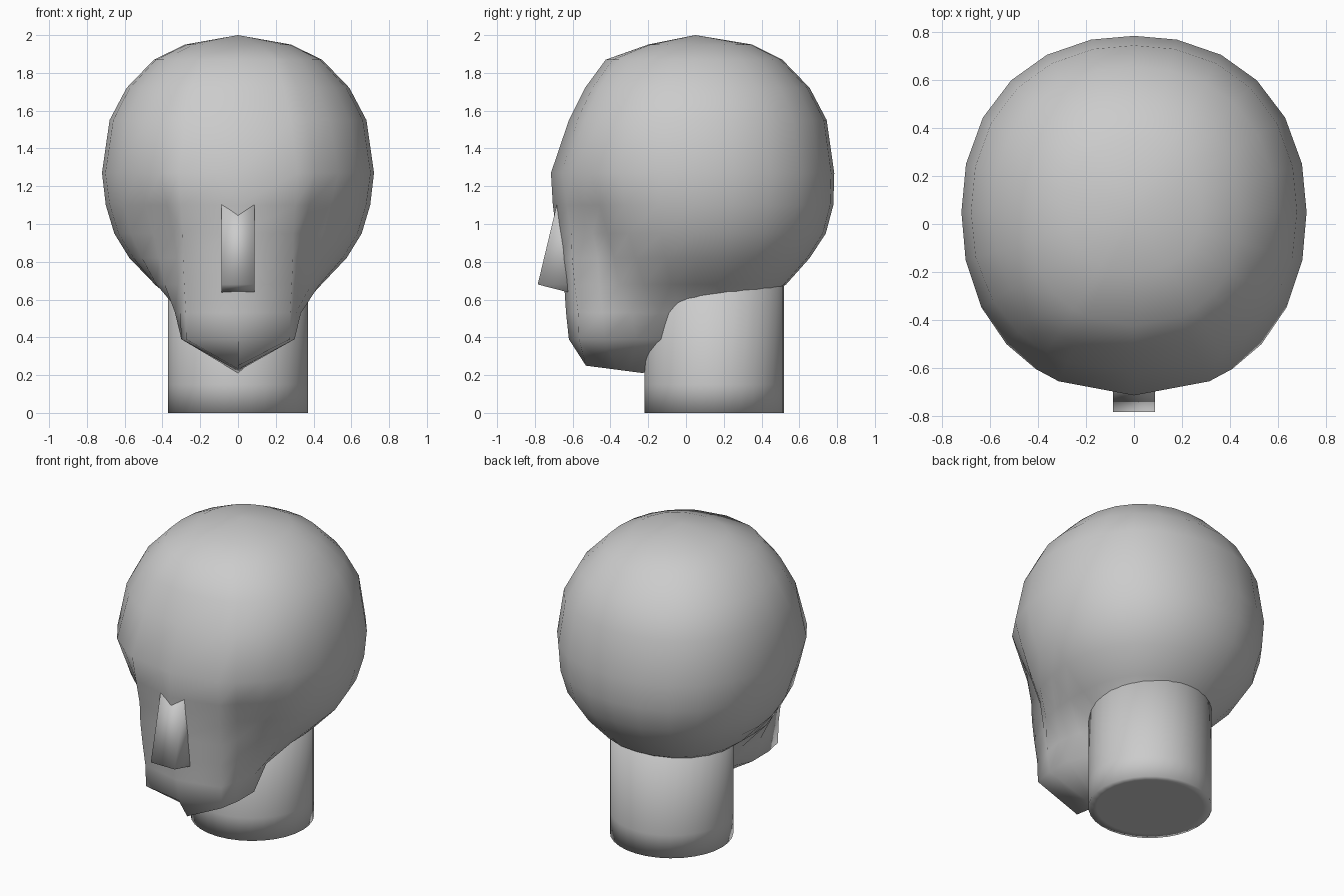
import bpy, bmesh, math

old = bpy.data.objects.get("Cube")
if old:
    bpy.data.objects.remove(old, do_unlink=True)

clay = bpy.data.materials.new("clay_grey")
clay.use_nodes = True
clay.diffuse_color = (0.6, 0.6, 0.6, 1)
clay.node_tree.nodes["Principled BSDF"].inputs["Base Color"].default_value = (0.6, 0.6, 0.6, 1)


def finish(name, bm, angle):
    """Turn a bmesh into a smooth-shaded object with sharp edges kept."""
    bmesh.ops.remove_doubles(bm, verts=bm.verts, dist=0.001)
    bmesh.ops.recalc_face_normals(bm, faces=bm.faces)
    mesh = bpy.data.meshes.new(name)
    bm.to_mesh(mesh)
    bm.free()
    mesh.materials.append(clay)
    obj = bpy.data.objects.new(name, mesh)
    bpy.context.collection.objects.link(obj)
    bpy.ops.object.select_all(action='DESELECT')
    obj.select_set(True)
    bpy.context.view_layer.objects.active = obj
    bpy.ops.object.shade_smooth_by_angle(angle=math.radians(angle))


def loft(bm, rings):
    """Skin a stack of closed rings of points."""
    loops = [[bm.verts.new(p) for p in ring] for ring in rings]
    for a, b in zip(loops, loops[1:]):
        for i in range(len(a)):
            j = (i + 1) % len(a)
            bm.faces.new((a[i], a[j], b[j], b[i]))
    return loops


def mirrored(half):
    """Close a half ring whose first and last points lie on the middle plane."""
    return half + [(-x, y, z) for x, y, z in half[-2:0:-1]]


# Head: skull ovals (height, half width, front reach, back reach) around one axis,
# pushed out at the front by face radii, from nose line round to the cheek
AXIS_Y = 0.05
COLUMNS = [0, 24, 32, 44, 58, 74, 90, 106, 122, 137, 151, 166, 180]
LEVELS = [
    (.39, .2, .2, .2, (.67, .675, .566, .432, .25)),
    (.53, .25, .25, .25, (.685, .68, .58, .48, .36)),
    (.68, .44, .37, .48, (.695, .7, .6, .56, .51, .46)),
    (.82, .575, .5, .605, (.715, .715, .61, .6, .6)),
    (.95, .655, .59, .69, (.735, .72, .64, .645, .67)),
    (1.1, .7, .67, .73, (.755, .745, .71)),
    (1.27, .72, .765, .735, ()),
    (1.55, .68, .67, .695, ()),
    (1.72, .59, .585, .605, ()),
    (1.87, .445, .475, .46, ()),
    (1.95, .28, .25, .3, ()),
]


def oval(angle, width, front, back):
    """Radius of a slightly squared oval in one direction."""
    s, c = math.sin(angle), math.cos(angle)
    reach = front if c > 0 else back
    return ((abs(s) / width) ** 2.2 + (abs(c) / reach) ** 2.2) ** (-1 / 2.2)


rings = []
chin = []
for deg in COLUMNS:
    y = -.53 + .3 * min(deg / 58, 1)
    chin.append((0, y, .25 - .13 * (y + .53)))
rings.append(mirrored(chin))
for z, width, front, back, face in LEVELS:
    half = []
    for i, deg in enumerate(COLUMNS):
        a = math.radians(deg)
        r = oval(a, width, front, back)
        if i < len(face):
            r = max(r, face[i])
        half.append((r * math.sin(a), AXIS_Y - r * math.cos(a), z))
    rings.append(mirrored(half))
bm = bmesh.new()
top = loft(bm, rings)[-1]
crown = bm.verts.new((0, AXIS_Y, 2))
for i in range(len(top)):
    bm.faces.new((top[i], top[(i + 1) % len(top)], crown))
finish("head", bm, 75)

# Nose: wedge profile extruded sideways
profile = [(-.675, 1.14), (-.785, .68), (-.61, .635), (-.5, .68), (-.5, 1.1)]
bm = bmesh.new()
sides = loft(bm, [[(x, y, z) for y, z in profile] for x in (-.087, .087)])
for side in sides:
    bm.faces.new(side)
finish("nose", bm, 100)

# Neck: column running up into the head, with a soft bottom rim
bm = bmesh.new()
turns = [2 * math.pi * i / 32 for i in range(32)]
ends = loft(bm, [[(r * math.cos(t), .15 + r * math.sin(t), z) for t in turns]
                 for r, z in ((.32, 0), (.37, 0), (.37, .15), (.37, .85))])
bm.faces.new(ends[0])
bm.faces.new(ends[-1])
finish("neck", bm, 100)
